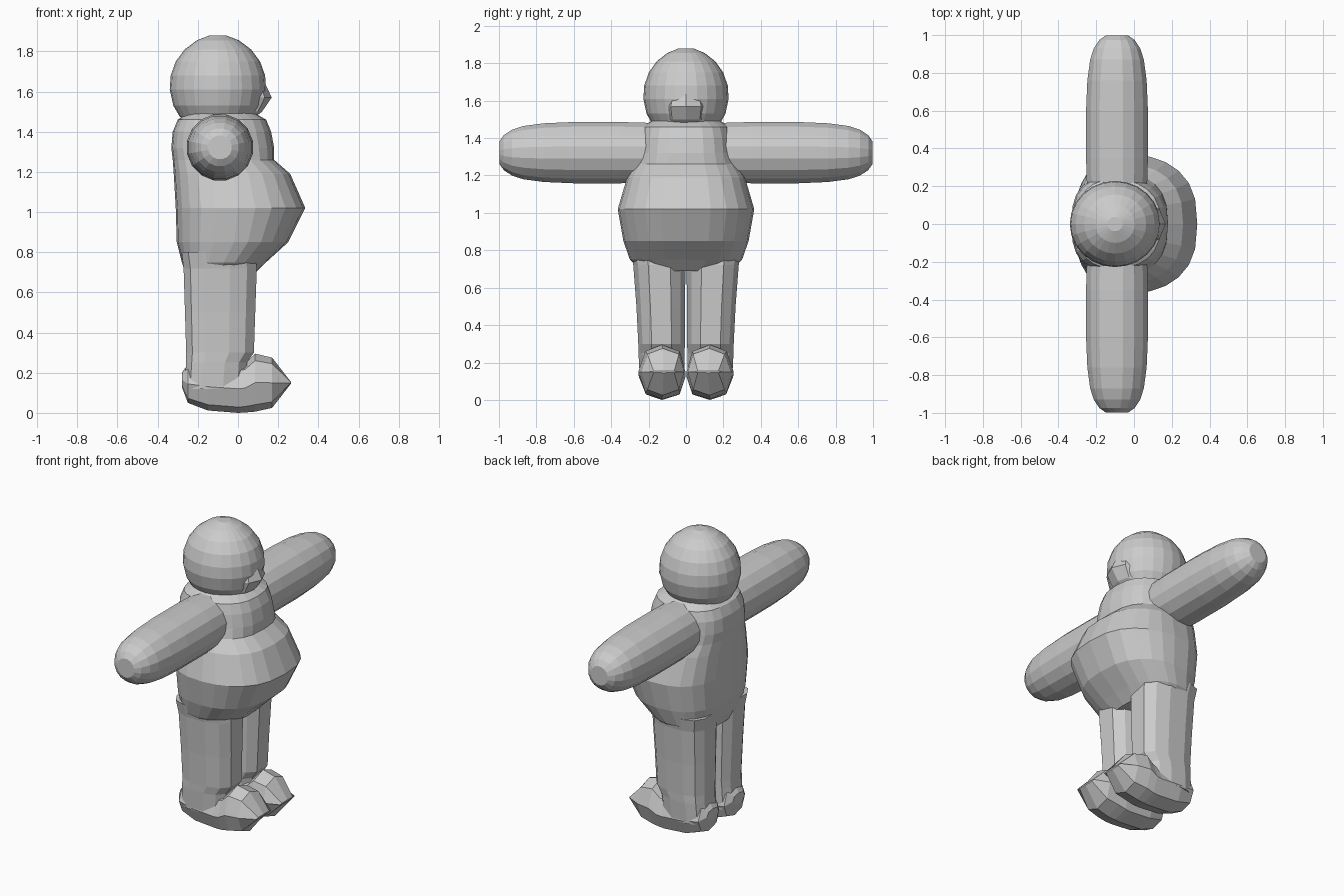
import bpy, bmesh, math

grey = bpy.data.materials.new("plain grey")
grey.diffuse_color = (0.6, 0.6, 0.6, 1)


def loft(name, rings, place, n=16, power=1.0, turn=0.0):
    """Skin rings of (t, a_min, a_mid, a_max, b_min, b_max); place maps t, a, b to x, y, z."""
    bm = bmesh.new()
    loops = []
    for t, a0, am, a1, b0, b1 in rings:
        loop = []
        for i in range(n):
            ang = 2 * math.pi * (i + turn) / n
            c, s = math.cos(ang), math.sin(ang)
            c = math.copysign(abs(c) ** (power if c < 0 else 1), c)
            s = math.copysign(abs(s) ** power, s)
            a = am + c * ((a1 - am) if c > 0 else (am - a0))
            b = (b0 + b1) / 2 + s * (b1 - b0) / 2
            loop.append(bm.verts.new(place(t, a, b)))
        loops.append(loop)
    for p, q in zip(loops, loops[1:]):
        for i in range(n):
            j = (i + 1) % n
            bm.faces.new((p[i], p[j], q[j], q[i]))
    bm.faces.new(loops[0])
    bm.faces.new(loops[-1])
    bmesh.ops.recalc_face_normals(bm, faces=bm.faces)
    mesh = bpy.data.meshes.new(name)
    bm.to_mesh(mesh)
    bm.free()
    mesh.materials.append(grey)
    obj = bpy.data.objects.new(name, mesh)
    bpy.context.collection.objects.link(obj)
    return obj


def upright(t, a, b):
    return (a, b, t)


# Torso with a pointed belly: height, back, middle, front, half width
torso = [(0.69, -0.26, -0.09, 0.08, 0.24), (0.75, -0.28, -0.07, 0.14, 0.30),
         (0.85, -0.305, -0.02, 0.25, 0.335), (1.02, -0.31, 0.0, 0.335, 0.365),
         (1.19, -0.32, -0.02, 0.26, 0.315), (1.26, -0.325, -0.06, 0.18, 0.275),
         (1.32, -0.332, -0.08, 0.18, 0.26), (1.40, -0.325, -0.09, 0.165, 0.25),
         (1.46, -0.30, -0.09, 0.14, 0.235), (1.50, -0.24, -0.09, 0.07, 0.17)]
loft("torso", [(z, a, m, f, -w, w) for z, a, m, f, w in torso], upright, 24, 0.75)

# Head: rounded dome over a slightly narrowed neck line
head = [(1.45, 0.14), (1.475, 0.19), (1.53, 0.222), (1.61, 0.24), (1.68, 0.235),
        (1.75, 0.21), (1.81, 0.165), (1.855, 0.105), (1.88, 0.04)]
loft("head", [(z, -0.1 - r, -0.1, -0.1 + r, -r * 0.95, r * 0.95) for z, r in head],
     upright, 24)

# Beak: a wide pointed wedge on the front of the face
beak = [(1.47, 0.08, 0.08), (1.50, 0.12, 0.105), (1.57, 0.168, 0.115),
        (1.63, 0.14, 0.095), (1.67, 0.11, 0.04)]
loft("beak", [(z, 0.0, 0.05, x, -w, w) for z, x, w in beak], upright, 8)

# Arm profile: distance from the middle, radius
arm = [(0.12, 0.16), (0.35, 0.167), (0.60, 0.167), (0.76, 0.16), (0.87, 0.145),
       (0.93, 0.125), (0.975, 0.095), (0.998, 0.06)]
# Leg: height, back, front, inner, outer
leg = [(0.12, -0.27, 0.04, 0.005, 0.25), (0.25, -0.262, 0.05, 0.005, 0.257),
       (0.30, -0.262, 0.085, 0.003, 0.258), (0.50, -0.268, 0.092, 0.002, 0.268),
       (0.72, -0.275, 0.10, 0.0, 0.285), (0.80, -0.285, 0.09, 0.0, 0.30)]
# Foot: position along x, bottom, top, inner, outer
foot = [(-0.28, 0.13, 0.20, 0.07, 0.19), (-0.25, 0.05, 0.24, 0.025, 0.235),
        (-0.15, 0.012, 0.25, 0.005, 0.25), (0.0, 0.0, 0.24, 0.005, 0.25),
        (0.035, 0.002, 0.245, 0.003, 0.252), (0.085, 0.006, 0.295, 0.003, 0.255),
        (0.17, 0.025, 0.275, 0.01, 0.24), (0.263, 0.145, 0.155, 0.045, 0.195)]

for side, s in (("left", 1), ("right", -1)):
    loft(side + "_arm",
         [(y, -0.09 - r, -0.09, -0.09 + r, 1.322 - r, 1.322 + r) for y, r in arm],
         lambda t, a, b: (a, s * t, b), 16, 1.0, 0.5)
    loft(side + "_leg",
         [(z, x0, (x0 + x1) / 2, x1, y0, y1) for z, x0, x1, y0, y1 in leg],
         lambda t, a, b: (a, s * b, t), 12, 0.65, 0.5)
    loft(side + "_foot",
         [(x, y0, (y0 + y1) / 2, y1, z0, z1) for x, z0, z1, y0, y1 in foot],
         lambda t, a, b: (t, s * a, b), 8, 0.8, 0.0)
